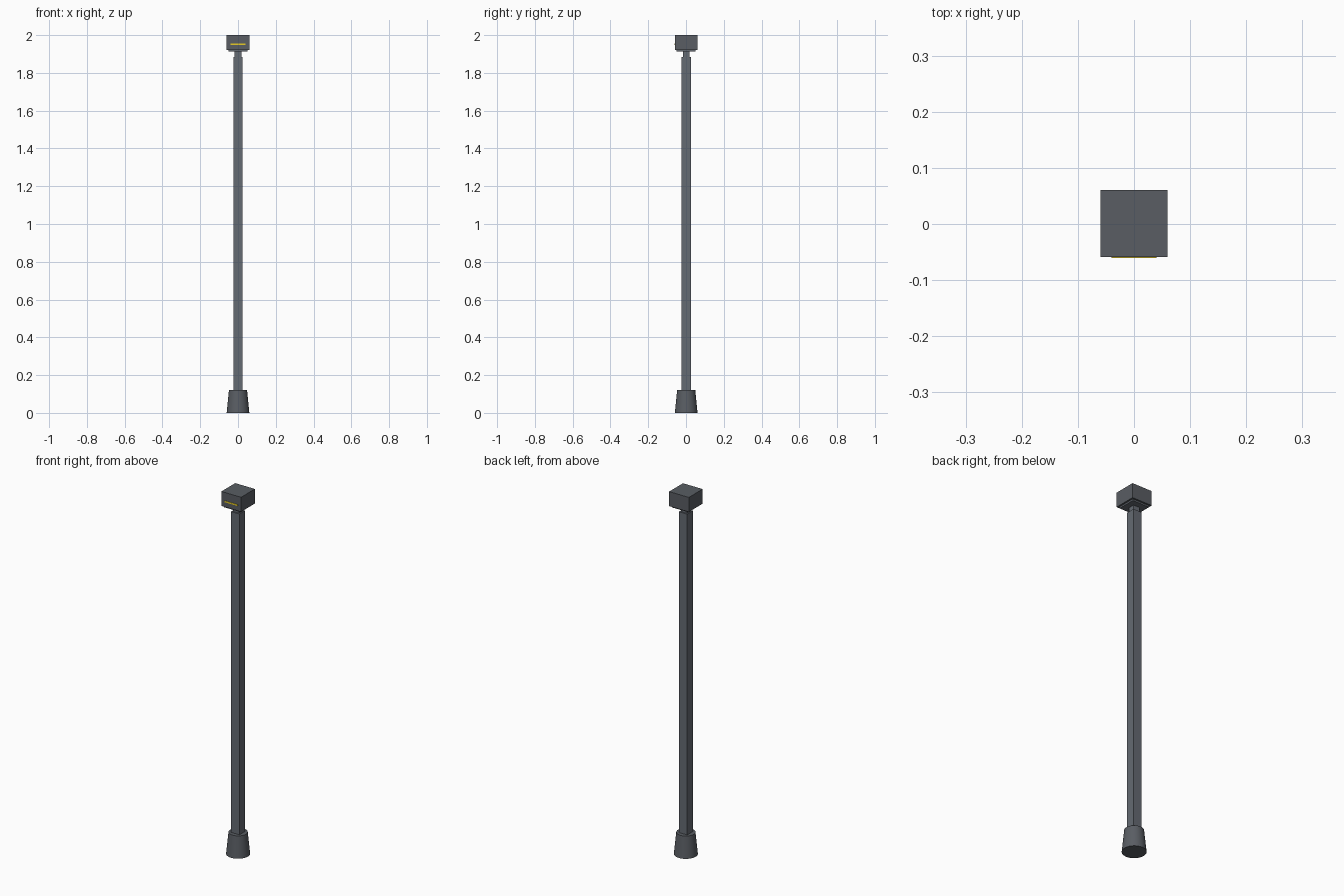
import bpy

if "Cube" in bpy.data.objects:
    bpy.data.objects.remove(bpy.data.objects["Cube"])

CY = 0.001  # body sits slightly back because the strip protrudes at the front


def material(name, color):
    m = bpy.data.materials.new(name)
    m.diffuse_color = (*color, 1)
    m.use_nodes = True
    m.node_tree.nodes["Principled BSDF"].inputs["Base Color"].default_value = m.diffuse_color
    return m


def box(name, size, z0, z1, mat=None, y=CY, bevel=0):
    bpy.ops.mesh.primitive_cube_add(size=1, location=(0, y, (z0 + z1) / 2))
    o = bpy.context.object
    o.name = name
    o.scale = (size[0], size[1], z1 - z0)
    bpy.ops.object.transform_apply(location=False, rotation=False, scale=True)
    if bevel:
        b = o.modifiers.new("edge_bevel", 'BEVEL')
        b.width = bevel
        b.segments = 1
    if mat:
        o.data.materials.append(mat)
    return o


dark = material("dark_grey", (0.10, 0.11, 0.125))
metal = material("post_grey", (0.13, 0.145, 0.17))
yellow = material("yellow", (0.8, 0.6, 0.02))

# Tapered round foot
bpy.ops.mesh.primitive_cone_add(vertices=32, radius1=0.06, radius2=0.048,
                                depth=0.12, location=(0, CY, 0.06))
foot = bpy.context.object
foot.name = "foot"
foot.data.materials.append(dark)
bpy.ops.object.shade_smooth_by_angle()

# Square post and narrower neck
box("post", (0.05, 0.05), 0.11, 1.885, metal)
box("neck", (0.036, 0.036), 1.88, 1.915, metal)

# Head: underside plate, block and front strip
box("head_plate", (0.10, 0.10), 1.912, 1.922, metal)
box("head", (0.12, 0.12), 1.92, 2.0, dark)
box("front_strip", (0.08, 0.004), 1.947, 1.955, yellow, y=CY - 0.06)
